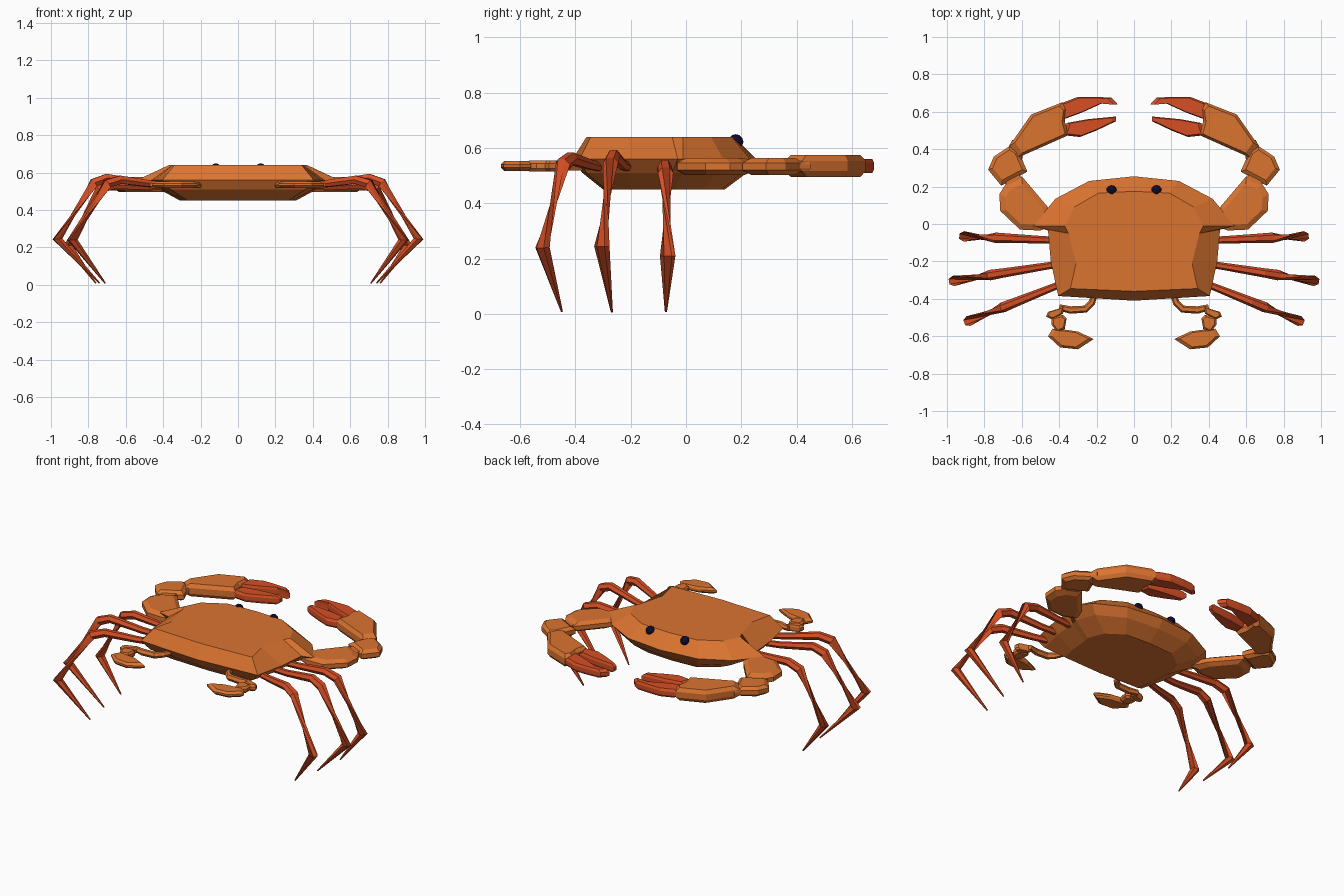
import bpy, bmesh, math
from mathutils import Vector

if "Cube" in bpy.data.objects:
    bpy.data.objects.remove(bpy.data.objects["Cube"])


def material(name, rgb):
    m = bpy.data.materials.new(name)
    m.diffuse_color = (*rgb, 1)
    m.use_nodes = True
    m.node_tree.nodes["Principled BSDF"].inputs["Base Color"].default_value = m.diffuse_color
    return m


ORANGE = material("shell_orange", (0.71, 0.175, 0.03))
RED = material("leg_red", (0.67, 0.078, 0.018))
NAVY = material("eye_navy", (0.004, 0.004, 0.03))


def loft(name, rings, mat, mirror=True):
    """Skin a stack of equal-length rings, cap both ends, mirror over x."""
    bm = bmesh.new()
    vs = [[bm.verts.new(p) for p in r] for r in rings]
    n = len(rings[0])
    for a, b in zip(vs, vs[1:]):
        for i in range(n):
            j = (i + 1) % n
            bm.faces.new((a[i], a[j], b[j], b[i]))
    bm.faces.new(vs[0][::-1])
    bm.faces.new(vs[-1])
    bmesh.ops.recalc_face_normals(bm, faces=bm.faces)
    me = bpy.data.meshes.new(name)
    bm.to_mesh(me)
    bm.free()
    ob = bpy.data.objects.new(name, me)
    bpy.context.collection.objects.link(ob)
    me.materials.append(mat)
    if mirror:
        ob.modifiers.new("mirror", "MIRROR").use_clip = False
    return ob


def plate(name, outline, zc, h, mat, inset=0.75, rim=0.45):
    """Flat limb piece: outline with chamfered top and bottom."""
    cx = sum(p[0] for p in outline) / len(outline)
    cy = sum(p[1] for p in outline) / len(outline)
    rings = []
    for z, s in ((-h, inset), (-h * rim, 1), (h * rim, 1), (h, inset)):
        rings.append([(cx + (x - cx) * s, cy + (y - cy) * s, zc + z) for x, y in outline])
    return loft(name, rings, mat)


def tube(name, path, radii, mat, sides=6):
    """Faceted tube along a path with a radius per point."""
    pts = [Vector(p) for p in path]
    rings = []
    for i, (p, r) in enumerate(zip(pts, radii)):
        d = Vector()
        if i > 0:
            d += (p - pts[i - 1]).normalized()
        if i < len(pts) - 1:
            d += (pts[i + 1] - p).normalized()
        d.normalize()
        side = d.cross(Vector((0, 0, 1))).normalized()
        up = side.cross(d)
        rings.append([p + side * r * math.cos(2 * math.pi * k / sides)
                      + up * r * math.sin(2 * math.pi * k / sides) for k in range(sides)])
    return loft(name, rings, mat)


def full(half, z):
    return [(x, y, z) for x, y in half] + [(-x, y, z) for x, y in half[-2:0:-1]]


# carapace: bottom, lower rim, spiked rim, top plateau
bottom = [(0, .14), (.17, .13), (.27, .06), (.31, -.04), (.30, -.08), (.29, -.2), (.27, -.29), (0, -.30)]
lower = [(0, .22), (.22, .20), (.38, .11), (.42, -.01), (.41, -.05), (.40, -.2), (.36, -.36), (0, -.375)]
rim = [(0, .255), (.24, .23), (.42, .135), (.54, -.01), (.46, -.03), (.445, -.2), (.405, -.385), (0, -.41)]
top = [(0, .175), (.19, .165), (.32, .09), (.37, -.01), (.35, -.05), (.31, -.21), (.34, -.345), (0, -.36)]
loft("carapace", [full(bottom, .45), full(lower, .51), full(rim, .56), full(top, .64)], ORANGE, False)

# eyes
for s, n in ((-1, "left_eye"), (1, "right_eye")):
    bpy.ops.mesh.primitive_ico_sphere_add(subdivisions=2, radius=.028, location=(s * .12, .18, .622))
    bpy.context.object.name = n
    bpy.context.object.data.materials.append(NAVY)

# claw arms
plate("upper_arms", [(.42, .0), (.46, .09), (.60, .255), (.685, .215), (.72, .16), (.715, .07),
                     (.61, -.03), (.50, -.035)], .533, .03, ORANGE)
plate("elbow_joints", [(.60, .19), (.61, .29), (.70, .25), (.67, .17)], .533, .018, ORANGE, .9)
plate("forearms", [(.57, .28), (.62, .395), (.66, .42), (.75, .36), (.78, .29), (.71, .205)],
      .533, .03, ORANGE)
plate("wrist_joints", [(.60, .33), (.59, .41), (.65, .45), (.70, .36)], .533, .018, ORANGE, .9)
plate("claw_palms", [(.35, .475), (.37, .55), (.36, .62), (.385, .65), (.55, .585), (.665, .42),
                     (.62, .355)], .535, .04, ORANGE, .85)
plate("upper_fingers", [(.085, .638), (.12, .675), (.20, .68), (.30, .68), (.39, .645), (.39, .555),
                        (.28, .595), (.17, .645)], .535, .026, RED, .85)
plate("lower_fingers", [(.095, .55), (.095, .575), (.25, .56), (.36, .54), (.38, .475), (.29, .465),
                        (.20, .50)], .535, .026, RED, .85)

# walking legs: base, hip, bend start, bend end, knee, toe as (x, z), y follows each leg's slope
legs = {
    "front_legs": (-.105, .02 / .47, [(.36, .52), (.50, .525), (.66, .535), (.74, .51), (.91, .21), (.76, .008)]),
    "middle_legs": (-.15, -.16, [(.36, .53), (.50, .54), (.70, .572), (.77, .545), (.965, .245), (.74, .008)]),
    "rear_legs": (-.165, -.40, [(.34, .53), (.46, .54), (.63, .562), (.70, .54), (.885, .24), (.71, .008)]),
}
for name, (y0, slope, pts) in legs.items():
    tube(name, [(x, y0 + slope * x, z) for x, z in pts], [.018, .02, .025, .028, .028, .004], RED)

# swimming legs
tube("swimmer_hips", [(.20, -.34, .53), (.225, -.42, .535), (.26, -.455, .535), (.34, -.46, .535),
                      (.40, -.445, .535)], [.016, .018, .02, .02, .016], ORANGE)
plate("swimmer_knees", [(.37, -.44), (.41, -.455), (.46, -.47), (.47, -.495), (.44, -.51), (.38, -.48)],
      .535, .02, ORANGE)
plate("swimmer_shins", [(.36, -.505), (.38, -.485), (.44, -.50), (.44, -.54), (.41, -.58), (.37, -.56)],
      .535, .02, ORANGE)
plate("swimmer_paddles", [(.215, -.615), (.30, -.575), (.37, -.565), (.435, -.56), (.46, -.60),
                          (.395, -.66), (.30, -.67)], .535, .018, ORANGE, .8, .3)
